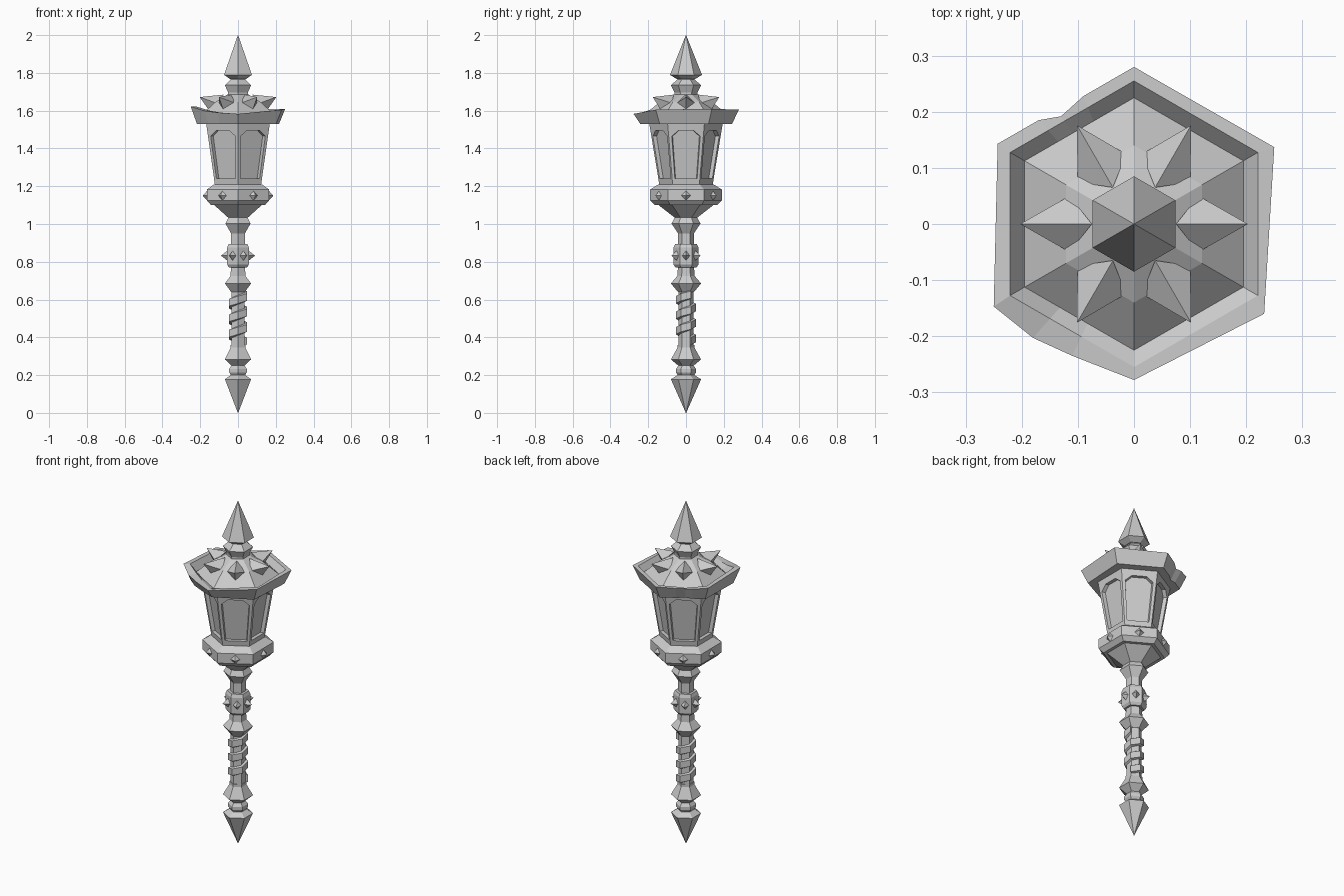
import bpy, bmesh, math
from mathutils import Vector

if "Cube" in bpy.data.objects:
    bpy.data.objects.remove(bpy.data.objects["Cube"])

HEX = [math.radians(30 + 60 * k) for k in range(6)]   # corners point along +-y
FACES = [math.radians(60 * k) for k in range(6)]      # face directions


def polar(r, a, z):
    return Vector((r * math.cos(a), r * math.sin(a), z))


def make(name, verts, faces):
    me = bpy.data.meshes.new(name)
    me.from_pydata([tuple(v) for v in verts], [], faces)
    bm = bmesh.new()
    bm.from_mesh(me)
    bmesh.ops.remove_doubles(bm, verts=bm.verts, dist=0.0005)
    bmesh.ops.recalc_face_normals(bm, faces=bm.faces)
    bm.to_mesh(me)
    bm.free()
    ob = bpy.data.objects.new(name, me)
    bpy.context.collection.objects.link(ob)
    return ob


def loft(name, loops, cap=True):
    """Skin a stack of equal-length point loops."""
    n = len(loops[0])
    verts = [p for lp in loops for p in lp]
    faces = [(i * n + j, i * n + (j + 1) % n, (i + 1) * n + (j + 1) % n, (i + 1) * n + j)
             for i in range(len(loops) - 1) for j in range(n)]
    if cap:
        faces += [tuple(range(n)), tuple(range(len(verts) - n, len(verts)))]
    return make(name, verts, faces)


def hex_turn(name, profile):
    """Six-sided turned part from (corner radius, height) pairs."""
    return loft(name, [[polar(max(r, 0.001), a, z) for a in HEX] for r, z in profile])


def studs(name, base, tip):
    """Six four-sided spikes; base = (radius, side offset, z), tip = (radius, z)."""
    verts, faces = [], []
    for a in FACES:
        side = Vector((-math.sin(a), math.cos(a), 0))
        s = len(verts)
        verts += [polar(r, a, z) + side * o for r, o, z in base] + [polar(tip[0], a, tip[1])]
        faces += [(s + i, s + (i + 1) % 4, s + 4) for i in range(4)]
        faces.append((s, s + 1, s + 2, s + 3))
    return make(name, verts, faces)


# Handle, from the bottom spike up to the lantern
hex_turn("bottom_spike", [(0, 0), (0.08, 0.178), (0.045, 0.20)])
hex_turn("lower_handle_knob", [(0.04, 0.195), (0.054, 0.215), (0.054, 0.232), (0.04, 0.25),
                               (0.08, 0.283), (0.045, 0.345), (0.045, 0.36)])
hex_turn("grip_core", [(0.041, 0.35), (0.041, 0.65)])
hex_turn("upper_handle_knob", [(0.042, 0.64), (0.08, 0.685), (0.046, 0.725), (0.042, 0.78)])
hex_turn("studded_collar", [(0.055, 0.77), (0.066, 0.785), (0.066, 0.875), (0.058, 0.893)])
studs("collar_studs", [(0.055, 0, 0.805), (0.055, 0.022, 0.832), (0.055, 0, 0.86),
                       (0.055, -0.022, 0.832)], (0.09, 0.832))
hex_turn("neck", [(0.042, 0.885), (0.042, 0.95), (0.077, 1.003), (0.058, 1.035), (0.055, 1.045)])

# Strap wound around the grip
strap = []
for k in range(19):
    a, z = math.radians(30 + 60 * k), 0.355 + 0.082 * k / 6
    strap.append([polar(0.039, a, z), polar(0.054, a, z + 0.006),
                  polar(0.054, a, z + 0.044), polar(0.039, a, z + 0.05)])
loft("grip_strap", strap)

# Lantern base bowl and its studs
hex_turn("lantern_base", [(0.055, 1.03), (0.145, 1.10), (0.165, 1.10), (0.19, 1.125),
                          (0.19, 1.183), (0.145, 1.21)])
studs("base_studs", [(0.16, 0, 1.12), (0.16, 0.03, 1.15), (0.16, 0, 1.18),
                     (0.16, -0.03, 1.15)], (0.187, 1.15))

# Tapered cage with a recessed arched window on every face
verts, faces = [], []
Z0, Z1, R0, R1 = 1.20, 1.535, 0.14, 0.195
for a in FACES:
    side = Vector((-math.sin(a), math.cos(a), 0))

    def at(u, z, depth=0.0):
        r = R0 + (R1 - R0) * (z - Z0) / (Z1 - Z0)
        return polar(r * math.cos(math.pi / 6) - depth, a, z) + side * (u * r / 2)

    window = [(-0.80, 1.24), (0.80, 1.24), (0.82, 1.465), (0.42, 1.495),
              (-0.42, 1.495), (-0.82, 1.465)]
    s = len(verts)
    verts += [at(-1, Z0), at(1, Z0), at(1, Z1), at(-1, Z1)]
    verts += [at(u, z) for u, z in window]
    verts += [at(u * 0.94, z, 0.02) for u, z in window]
    frame = [(0, 1, 5, 4), (1, 2, 6, 5), (2, 7, 6), (2, 3, 8, 7), (3, 9, 8), (3, 0, 4, 9)]
    frame += [(4 + i, 4 + (i + 1) % 6, 10 + (i + 1) % 6, 10 + i) for i in range(6)]
    frame.append(tuple(range(10, 16)))
    faces += [tuple(s + i for i in f) for f in frame]
make("lantern_cage", verts, faces)

# Battered roof rim: uneven outer outline, regular hexagon inside, sloping roof
rim = [(0.25, 0.137, 1.61), (0, 0.28, 1.605), (-0.09, 0.228, 1.60), (-0.13, 0.192, 1.595),
       (-0.17, 0.185, 1.60), (-0.243, 0.143, 1.61), (-0.25, -0.147, 1.622),
       (-0.18, -0.203, 1.60), (-0.11, -0.235, 1.59), (0, -0.278, 1.583), (0.232, -0.16, 1.605)]


def hex_loop(r, z=None):
    out = []
    for x, y, zr in rim:
        a = math.atan2(y, x)
        off = math.radians((math.degrees(a) + 30) % 60 - 30)
        # snap near-corner points to the true corner
        if abs(off) > math.radians(23):
            a += math.copysign(math.pi / 6, off) - off
            off = math.pi / 6
        out.append(polar(r * math.cos(math.pi / 6) / math.cos(off), a, z or zr))
    return out


loft("lantern_roof", [
    hex_loop(0.18, 1.53),
    [Vector((x * 0.87, y * 0.87, 1.53)) for x, y, z in rim],
    [Vector(p) for p in rim],
    hex_loop(0.255),
    hex_loop(0.225, 1.575),
    hex_loop(0.14, 1.645),
    hex_loop(0.065, 1.685)])
studs("roof_spikes", [(0.145, 0, 1.59), (0.115, 0.05, 1.64), (0.075, 0, 1.685),
                      (0.115, -0.05, 1.64)], (0.203, 1.672))

# Finial
hex_turn("finial_collar", [(0.06, 1.67), (0.06, 1.695), (0.08, 1.735), (0.045, 1.765), (0.045, 1.78)])
hex_turn("finial_spike", [(0.05, 1.768), (0.085, 1.79), (0, 2.0)])
